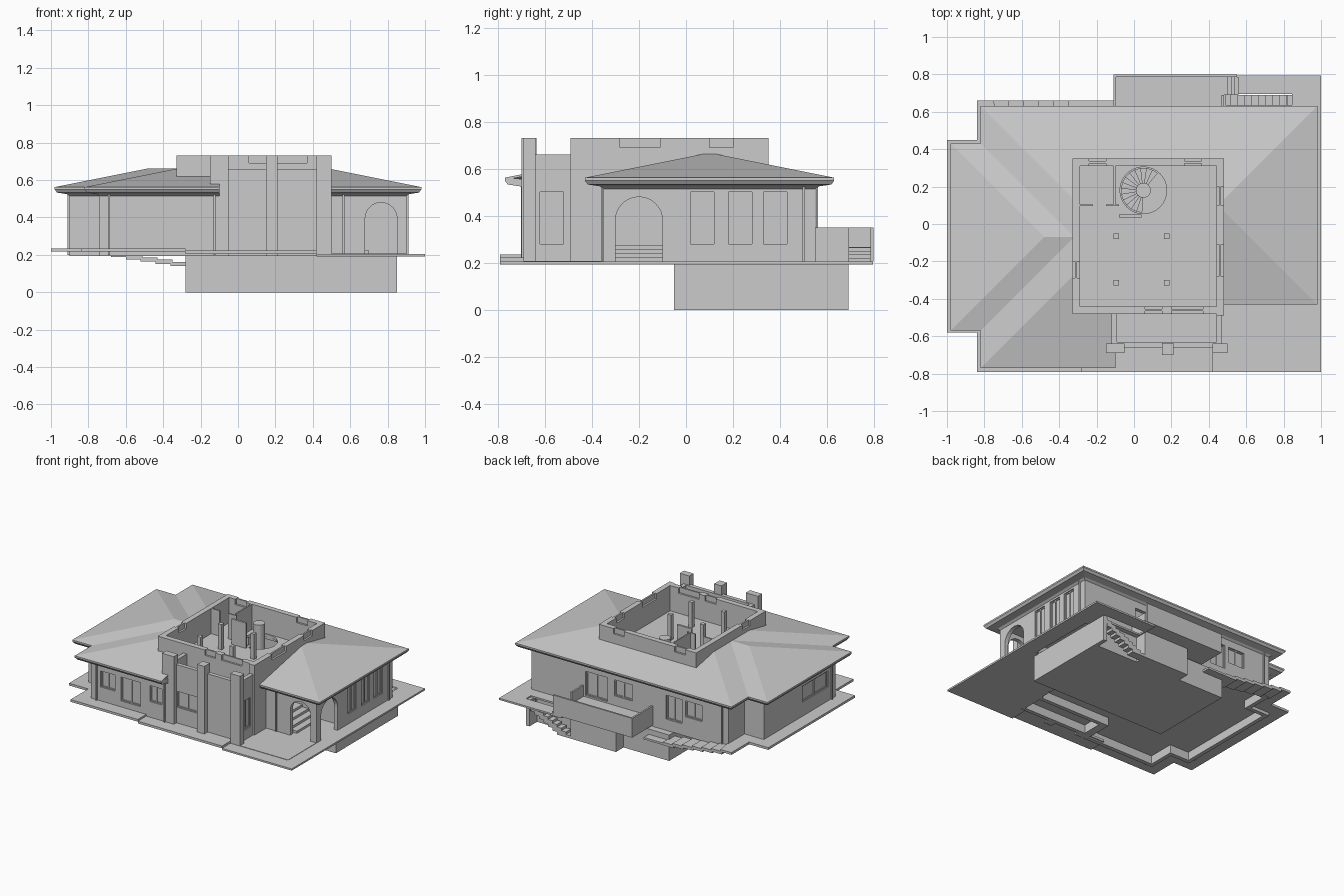
import bpy, bmesh
from math import sin, cos, pi, radians
from mathutils import Vector

if "Cube" in bpy.data.objects:
    bpy.data.objects.remove(bpy.data.objects["Cube"])

def finish(name, bm):
    bmesh.ops.recalc_face_normals(bm, faces=bm.faces)
    me = bpy.data.meshes.new(name)
    bm.to_mesh(me)
    bm.free()
    ob = bpy.data.objects.new(name, me)
    bpy.context.collection.objects.link(ob)
    return ob

def extrude(bm, lo, hi):
    a = [bm.verts.new(p) for p in lo]
    b = [bm.verts.new(p) for p in hi]
    bm.faces.new(a[::-1])
    bm.faces.new(b)
    for i in range(len(a)):
        j = (i + 1) % len(a)
        bm.faces.new((a[i], a[j], b[j], b[i]))

def add_box(bm, x0, x1, y0, y1, z0, z1):
    c = [(x0, y0), (x1, y0), (x1, y1), (x0, y1)]
    extrude(bm, [(*p, z0) for p in c], [(*p, z1) for p in c])

def boxes(name, *items):
    bm = bmesh.new()
    for b in items:
        add_box(bm, *b)
    return finish(name, bm)

def prism(name, pts, z0, z1):
    bm = bmesh.new()
    extrude(bm, [(*p, z0) for p in pts], [(*p, z1) for p in pts])
    return finish(name, bm)

def sweep(name, path, profile, loop_path=True):
    """Sweep a closed (inward offset, z) profile along a counter-clockwise, right-angled path."""
    n, m, bm, rows = len(path), len(profile), bmesh.new(), []
    def normal(i):
        d = (Vector(path[(i + 1) % n]) - Vector(path[i % n])).normalized()
        return Vector((-d.y, d.x))
    for i, p in enumerate(path):
        if not loop_path and i in (0, n - 1):
            off = normal(0 if i == 0 else n - 2)
        else:
            off = normal(i - 1) + normal(i)
        rows.append([bm.verts.new((p[0] + off.x * d, p[1] + off.y * d, z)) for d, z in profile])
    for i in range(n if loop_path else n - 1):
        r, s = rows[i], rows[(i + 1) % n]
        for k in range(m):
            l = (k + 1) % m
            bm.faces.new((r[k], s[k], s[l], r[l]))
    if not loop_path:
        bm.faces.new(rows[0])
        bm.faces.new(rows[-1][::-1])
    return finish(name, bm)

def ring(t, z0, z1):
    return [(0, z0), (t, z0), (t, z1), (0, z1)]

def cut(cutter, *obs):
    for ob in obs:
        mod = ob.modifiers.new("cut", 'BOOLEAN')
        mod.operation, mod.solver, mod.object = 'DIFFERENCE', 'EXACT', cutter
        bpy.context.view_layer.objects.active = ob
        bpy.ops.object.modifier_apply(modifier=mod.name)
    bpy.data.objects.remove(cutter, do_unlink=True)

def circle(r, n):
    return [(.05 + r * cos(2 * pi * k / n), .18 + r * sin(2 * pi * k / n)) for k in range(n)]

# Hip roof: one constant pitch, third value is distance in from the eave
roof_faces = [
    [(-.98, .43, 0), (-.98, -.57, 0), (-.48, -.07, .5)],
    [(-.98, -.57, 0), (-.82, -.57, 0), (-.32, -.07, .5), (-.48, -.07, .5)],
    [(-.48, -.07, .5), (-.32, -.07, .5), (-.82, .43, 0), (-.98, .43, 0)],
    [(-.82, -.57, 0), (-.82, -.77, 0), (-.32, -.27, .5), (-.32, -.07, .5)],
    [(-.82, .43, 0), (-.32, -.07, .5), (-.32, .13, .5), (-.82, .63, 0)],
    [(-.82, -.77, 0), (-.1, -.77, 0), (-.1, -.47, .3), (-.32, -.47, .3), (-.32, -.27, .5)],
    [(-.82, .63, 0), (-.32, .13, .5), (-.32, .34, .29), (.48, .34, .29), (.48, .13, .5), (.98, .63, 0)],
    [(.98, .63, 0), (.48, .13, .5), (.48, .07, .5), (.98, -.43, 0)],
    [(.98, -.43, 0), (.48, .07, .5), (.48, -.43, 0)]]
bm = bmesh.new()
for f in roof_faces:
    bm.faces.new([bm.verts.new((x, y, .562 + .2 * d)) for x, y, d in f])
bmesh.ops.remove_doubles(bm, verts=bm.verts, dist=1e-4)
roof = finish("hip_roof", bm)
sol = roof.modifiers.new("thickness", 'SOLIDIFY')
sol.thickness = .01
# Fascia, gutter and soffit under the eaves
eaves = [(.48, -.43), (.98, -.43), (.98, .63), (-.82, .63), (-.82, .43), (-.98, .43),
         (-.98, -.57), (-.82, -.57), (-.82, -.77), (-.1, -.77)]
sweep("eave_soffit", eaves, [(0, .562), (0, .55), (.012, .533), (.065, .525), (.082, .512), (.09, .512), (.09, .555)], False)

# Ground floor walls, and the front bay with tall pillars
outline = [(-.9, -.49), (-.74, -.49), (-.74, -.69), (-.12, -.69), (-.12, -.48), (.48, -.48),
           (.48, -.35), (.9, -.35), (.9, .55), (-.74, .55), (-.74, .36), (-.9, .36)]
walls = sweep("ground_floor_walls", outline, ring(.03, .195, .535))
bay = sweep("bay_walls", [(-.12, -.47), (-.12, -.66), (.47, -.66), (.47, -.47)], ring(.03, .195, .66), False)
boxes("bay_pillars", (-.15, -.05, -.69, -.64, .195, .73), (.15, .21, -.7, -.635, .195, .73),
      (.42, .5, -.69, -.64, .195, .73), (.44, .48, -.49, -.44, .195, .73))

# Windows: (axis normal to wall, wall position, outward sign, from, to, z0, z1)
windows = [('y', -.69, -1, -.66, -.54, .34, .46), ('y', -.69, -1, -.49, -.33, .28, .46),
           ('y', -.69, -1, -.25, -.15, .34, .46), ('y', -.66, -1, -.045, .13, .34, .46),
           ('x', .47, 1, -.62, -.52, .28, .5), ('x', .9, 1, .02, .12, .28, .5),
           ('x', .9, 1, .18, .28, .28, .5), ('x', .9, 1, .33, .43, .28, .5),
           ('y', .55, 1, .27, .45, .28, .46), ('y', .55, 1, .06, .21, .34, .46),
           ('y', .55, 1, -.35, -.22, .28, .46), ('y', .55, 1, -.52, -.38, .34, .46),
           ('x', -.9, -1, -.4, -.1, .34, .46)]
openings, frames = bmesh.new(), bmesh.new()

def oriented(bm, axis, d0, d1, a0, a1, z0, z1):
    d0, d1 = sorted((d0, d1))
    add_box(bm, *((d0, d1, a0, a1) if axis == 'x' else (a0, a1, d0, d1)), z0, z1)

for axis, w, s, a0, a1, z0, z1 in windows:
    oriented(openings, axis, w - .05 * s, w + .05 * s, a0, a1, z0, z1)
    mid, t = (a0 + a1) / 2, .008
    for b in ((a0, a0 + t, z0, z1), (a1 - t, a1, z0, z1), (mid - t / 2, mid + t / 2, z0, z1),
              (a0, a1, z0, z0 + t), (a0, a1, z1 - t, z1)):
        oriented(frames, axis, w - .008 * s, w - .022 * s, *b)
    oriented(frames, axis, w - .014 * s, w - .017 * s, a0, a1, z0, z1)
finish("window_frames_and_panes", frames)
cut(finish("opening_cutter", openings), walls, bay)

# Arched porch openings, front and side
for axis, c, r, d0, d1 in (('y', .765, .085, -.4, -.29), ('x', -.2, .1, .85, .95)):
    pts = [(c - r, .205), (c + r, .205)] + [(c + r * cos(pi * k / 16), .48 - r + r * sin(pi * k / 16)) for k in range(17)]
    bm = bmesh.new()
    extrude(bm, *[[(d, a, z) if axis == 'x' else (a, d, z) for a, z in pts] for d in (d0, d1)])
    cut(finish("arch_cutter", bm), walls)
boxes("porch_inner_walls", (.45, .48, -.36, 0, .195, .535), (.45, .88, -.02, .01, .195, .535))
boxes("porch_ceiling", (.48, .89, -.34, 0, .51, .52))
boxes("porch_steps", *[(.48, .7 - .05 * k, -.3, -.02, .2, .222 + .018 * k) for k in range(4)])

# Downpipes
boxes("downpipes", *[(x - .005, x + .005, y - .005, y + .005, .2, .54) for x, y in
      ((-.69, -.697), (-.125, -.697), (.565, -.357), (.907, .5), (-.69, .557), (-.907, -.44))])

# Floors: the ground floor sits above the apron
boxes("ground_floor", (-.88, -.73, -.47, .34, .258, .272), (-.73, -.1, -.67, .53, .258, .272),
      (-.1, .47, -.64, .53, .258, .272), (.47, .88, 0, .53, .258, .272))
boxes("porch_floor", (.47, .89, -.36, 0, .192, .205))
upper = boxes("upper_floor", (-.31, .46, -.46, .33, .52, .54), (-.1, .45, -.64, -.46, .52, .54))
cut(prism("stairwell_cutter", circle(.125, 32), .5, .6), upper)

# Upper storey walls with window openings and panes
upper_walls = sweep("upper_walls", [(-.33, -.48), (.48, -.48), (.48, .35), (-.33, .35)], ring(.04, .5, .73))
notches = [('x', .46, -.28, -.11), ('x', .46, .1, .2), ('x', -.31, -.29, -.2),
           ('y', .33, -.24, -.15), ('y', .33, .27, .36), ('y', -.46, .06, .15), ('y', -.46, .2, .37)]
bm, panes = bmesh.new(), bmesh.new()
for axis, w, a0, a1 in notches:
    oriented(bm, axis, w - .06, w + .06, a0, a1, .69, .75)
    oriented(panes, axis, w - .006, w + .006, a0, a1, .685, .73)
finish("upper_window_panes", panes)
cut(finish("notch_cutter", bm), upper_walls)
boxes("upper_partitions", (-.29, -.22, .095, .105, .54, .73), (-.15, -.08, .095, .105, .54, .73),
      (-.11, -.1, .1, .31, .54, .73), (-.08, .04, .035, .05, .54, .73))
boxes("upper_columns", *[(x - .015, x + .015, y - .015, y + .015, .272, .73) for x in (-.095, .175) for y in (-.065, -.315)])

# Spiral stair: wedge treads around a drum
bm = bmesh.new()
for k in range(14):
    a, b = radians(50 + 15.5 * k), radians(50 + 15.5 * (k + 1))
    pts = [(.05 + r * cos(t), .18 + r * sin(t)) for r, t in ((.04, a), (.12, a), (.12, b), (.04, b))]
    z = .29 + k * .019
    extrude(bm, [(*p, z - .018) for p in pts], [(*p, z) for p in pts])
finish("spiral_treads", bm)
prism("spiral_drum", circle(.04, 24), .272, .68)

# Paved apron around the house, with a slot for the cellar stair
sweep("apron_left", [(-.75, .66), (-.84, .66), (-.84, .45), (-1, .45), (-1, -.58), (-.84, -.58), (-.84, -.79), (-.28, -.79)],
      ring(.11, .218, .235), False)
boxes("apron_front", (-.28, .42, -.79, -.65, .205, .222))
apron = prism("apron_right", [(.42, -.79), (1, -.79), (1, .795), (.48, .795), (.48, .53), (.88, .53),
                              (.88, -.35), (.46, -.35), (.46, -.65), (.42, -.65)], .192, .205)
cut(boxes("slot_cutter", (.49, .845, .637, .695, .1, .3)), apron)
boxes("terrace_paving", (.5, .9, -.69, -.36, .2, .208))
boxes("garden_steps", *[(-.76 + .08 * k, -.67 + .08 * k, .53, .66, .2 - .012 * k, .222 - .012 * k) for k in range(6)],
      (-.29, -.11, .6, .66, .14, .155))

# Basement, balcony footing and outside cellar stair
boxes("basement", (-.28, .85, -.05, .6, 0, .195))
boxes("balcony_footing", (.1, .48, .6, .69, 0, .21), (.82, .85, .6, .69, 0, .195))
boxes("cellar_stair", *[(.48 + .037 * k, .517 + .037 * k, .63, .69, max(0, .02 * k - .04), .02 + .0185 * k) for k in range(10)])

# Rear balcony with solid parapet and entry steps
boxes("balcony_floor", (-.11, .48, .54, .79, .205, .268))
boxes("balcony_parapet", (-.11, .55, .785, .798, .205, .35), (-.11, -.097, .54, .79, .205, .35),
      (.467, .48, .54, .69, .205, .35))
boxes("balcony_steps", *[(.48, .56 - .02 * k, .69, .785, .2, .22 + .015 * k) for k in range(4)])
